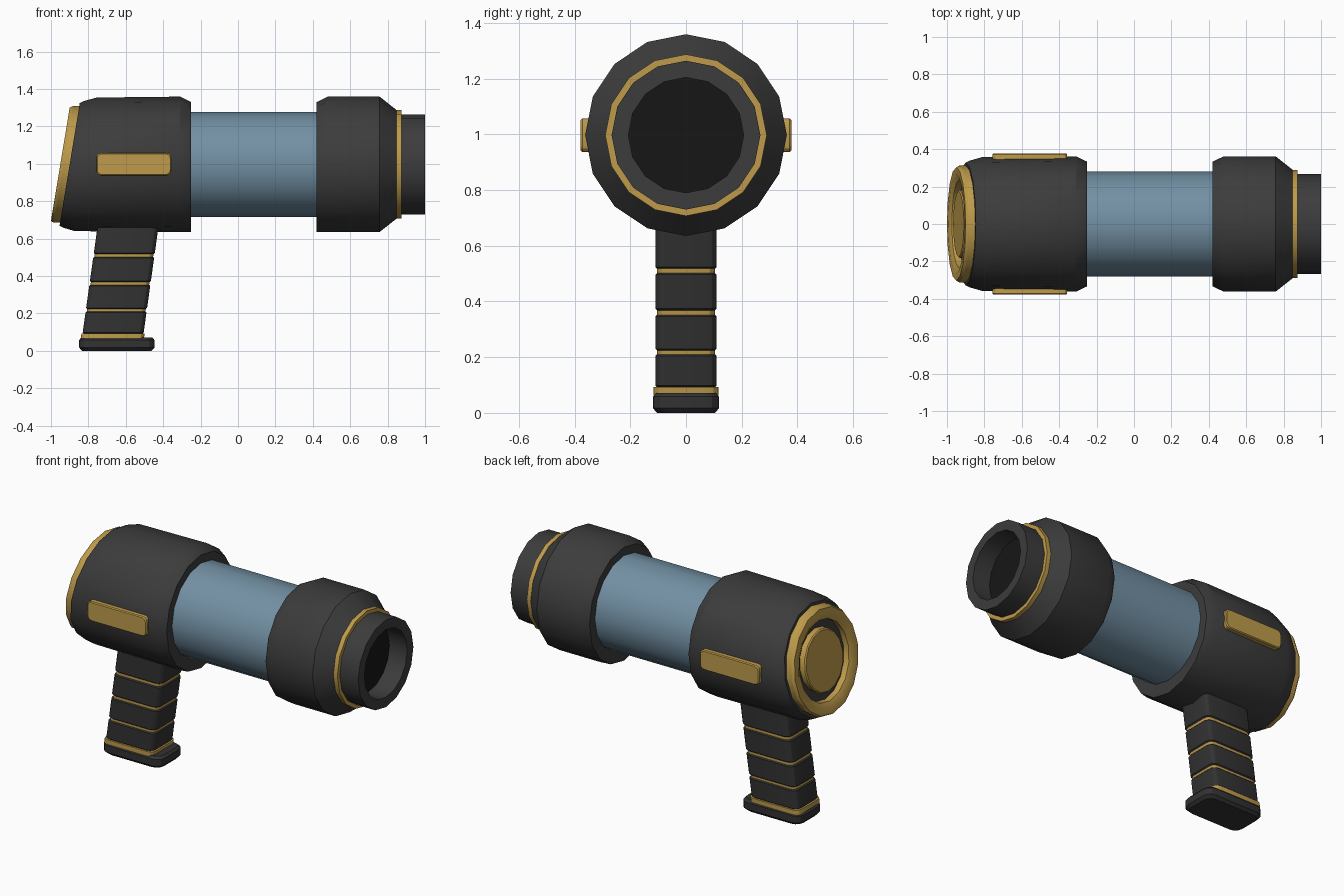
import bpy, bmesh, math
from mathutils import Vector

if "Cube" in bpy.data.objects:
    bpy.data.objects.remove(bpy.data.objects["Cube"])

AXIS_Z = 0.997
TILT = 0.165  # rear cap leans: x shift per unit height


def material(name, r, g, b):
    m = bpy.data.materials.new(name)
    m.diffuse_color = (r, g, b, 1)
    m.use_nodes = True
    m.node_tree.nodes["Principled BSDF"].inputs["Base Color"].default_value = m.diffuse_color
    return m


DARK = material("dark_shell", 0.045, 0.045, 0.045)
GRIP = material("grip_rubber", 0.032, 0.032, 0.032)
BLACK = material("bore_black", 0.008, 0.008, 0.008)
GOLD = material("gold_trim", 0.52, 0.33, 0.07)
BLUE = material("blue_glass", 0.17, 0.28, 0.37)


def finish(bm, name, mat, angle=28):
    bmesh.ops.recalc_face_normals(bm, faces=bm.faces)
    me = bpy.data.meshes.new(name)
    bm.to_mesh(me)
    bm.free()
    ob = bpy.data.objects.new(name, me)
    bpy.context.collection.objects.link(ob)
    me.materials.append(mat)
    bpy.ops.object.select_all(action='DESELECT')
    ob.select_set(True)
    bpy.context.view_layer.objects.active = ob
    bpy.ops.object.shade_smooth_by_angle(angle=math.radians(angle))
    return ob


def loft(name, rings, mat, closed=False, angle=28):
    """Skin a list of point rings; cap the ends, or join last to first."""
    bm = bmesh.new()
    vs = [[bm.verts.new(p) for p in r] for r in rings]
    n = len(vs[0])
    pairs = list(zip(vs, vs[1:])) + ([(vs[-1], vs[0])] if closed else [])
    for a, b in pairs:
        for i in range(n):
            j = (i + 1) % n
            bm.faces.new((a[i], a[j], b[j], b[i]))
    if not closed:
        bm.faces.new(vs[0])
        bm.faces.new(vs[-1])
    return finish(bm, name, mat, angle)


def ring(x, r, tilt=0.0, rz=None, dz=0.0, n=16):
    rz = rz or r
    pts = []
    for i in range(n):
        a = 2 * math.pi * i / n
        z = dz + rz * math.cos(a)
        pts.append((x + tilt * z, r * math.sin(a), AXIS_Z + z))
    return pts


def lip(x):
    # inner collar end: chamfered on top and sides, full at the bottom
    return ring(x, 0.333, rz=0.347, dz=-0.015)


# main shells and barrel
loft("rear_housing", [ring(-0.90, 0.328, TILT), ring(-0.88, 0.338, TILT),
                      ring(-0.815, 0.357, TILT), ring(-0.31, 0.362), lip(-0.25)], DARK)
loft("barrel", [ring(-0.27, 0.281), ring(0.44, 0.281)], BLUE)
loft("front_collar", [lip(0.42), ring(0.48, 0.362), ring(0.757, 0.362),
                      ring(0.848, 0.29)], DARK)

# muzzle
loft("muzzle_trim", [ring(0.845, 0.29), ring(0.875, 0.29),
                     ring(0.875, 0.25), ring(0.845, 0.25)], GOLD, closed=True)
loft("muzzle", [ring(0.85, 0.267), ring(1.0, 0.267), ring(1.0, 0.207),
                ring(0.87, 0.207)], DARK, closed=True)
loft("bore_floor", [ring(0.872, 0.208), ring(0.88, 0.208)], BLACK)

# tilted rear cap
loft("rear_trim_ring", [ring(-0.90, 0.312, TILT), ring(-0.935, 0.312, TILT),
                        ring(-0.95, 0.303, TILT), ring(-0.95, 0.265, TILT),
                        ring(-0.935, 0.235, TILT), ring(-0.90, 0.235, TILT)],
     GOLD, closed=True)
loft("rear_button", [ring(-0.895, 0.182, TILT), ring(-0.932, 0.182, TILT),
                     ring(-0.938, 0.175, TILT)], GOLD)


def rounded_rect(w, h, r, seg=3):
    """Outline with half sizes w, h and corner radius r."""
    pts = []
    for k, (sx, sy) in enumerate([(1, 1), (-1, 1), (-1, -1), (1, -1)]):
        for s in range(seg + 1):
            a = math.pi / 2 * (k + s / seg)
            pts.append((sx * (w - r) + r * math.cos(a), sy * (h - r) + r * math.sin(a)))
    return pts


# side plates
for side, label in ((-1, "front"), (1, "back")):
    loft("side_plate_" + label,
         [[(-0.557 + u, side * y, AXIS_Z + v)
           for u, v in rounded_rect(0.2 - i, 0.06 - i, 0.025)]
          for y, i in ((0.32, 0), (0.372, 0), (0.378, 0.005))], GOLD)


def slab(z, inset=0.0, lean=True, w=0.163, h=0.11, cx=-0.667, r=0.035):
    c = -0.59 + (z - 0.65) * 0.14 if lean else cx
    return [(c + u, v, z) for u, v in rounded_rect(w - inset, h - inset, r)]


# grip segments with gold core showing in the grooves
for i, (lo, hi) in enumerate(((0.09, 0.212), (0.222, 0.354), (0.366, 0.504), (0.516, 0.72))):
    loft(f"grip_segment_{i + 1}",
         [slab(lo, 0.008), slab(lo + 0.008), slab(hi - 0.008), slab(hi, 0.008)], GRIP)
loft("grip_core", [slab(0.06, 0.006), slab(0.6, 0.006)], GOLD)
loft("grip_trim", [slab(0.065, -0.006), slab(0.093, -0.006)], GOLD)

# grip base
base = dict(lean=False, w=0.201, h=0.119, cx=-0.648, r=0.05)
loft("grip_base", [slab(0.0, 0.015, **base), slab(0.017, **base),
                   slab(0.058, **base), slab(0.072, 0.012, **base)], GRIP)
